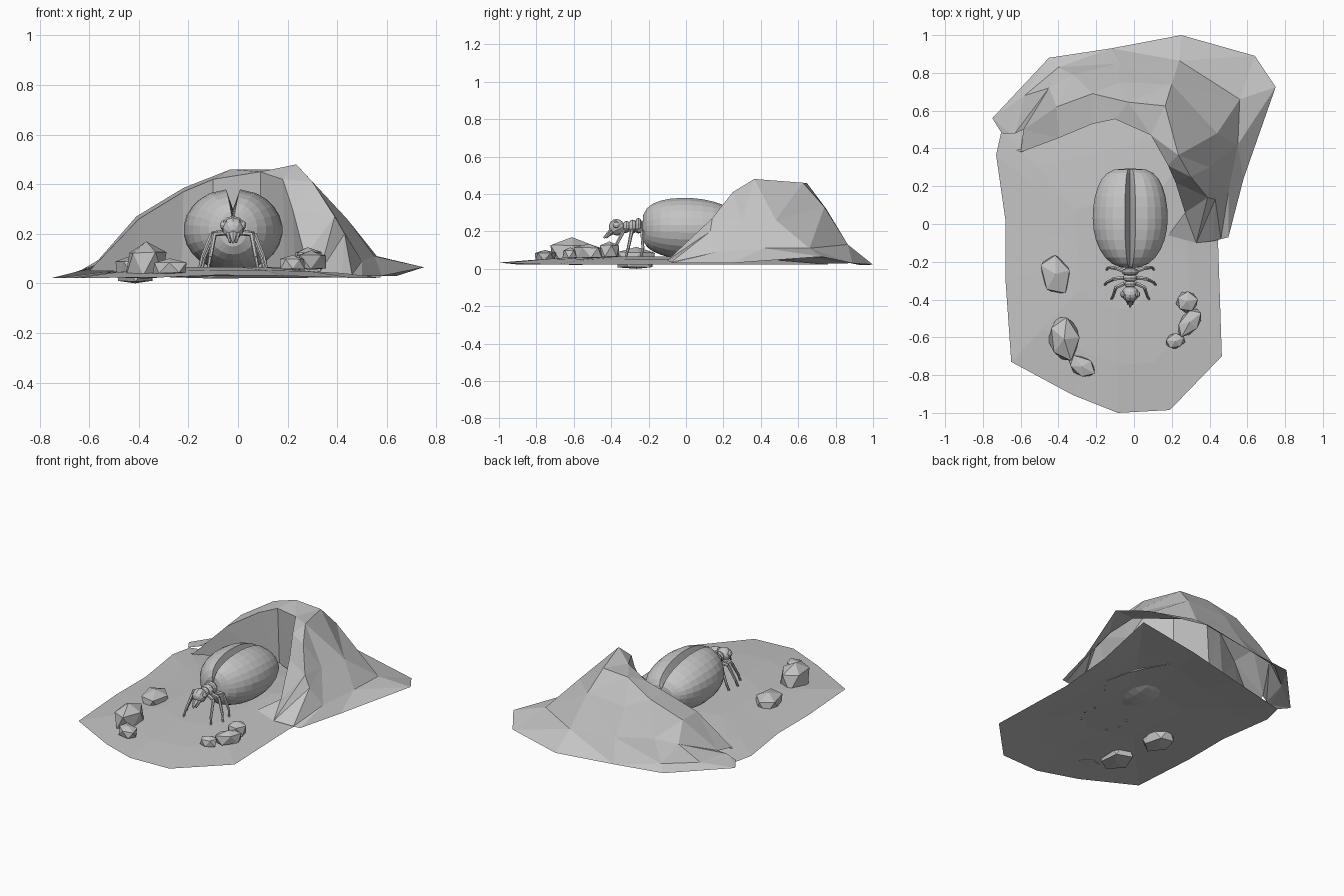
import bpy, bmesh, math, random
from mathutils import Vector, Matrix

if "Cube" in bpy.data.objects:
    bpy.data.objects.remove(bpy.data.objects["Cube"])

random.seed(4)
grey = bpy.data.materials.new("plain grey")
grey.diffuse_color = (0.55, 0.55, 0.55, 1)
grey.use_nodes = True
grey.node_tree.nodes["Principled BSDF"].inputs["Base Color"].default_value = grey.diffuse_color
CX = -0.02  # centre line of the insect


def finish(name, bm):
    me = bpy.data.meshes.new(name)
    bm.normal_update()
    bm.to_mesh(me)
    bm.free()
    me.materials.append(grey)
    ob = bpy.data.objects.new(name, me)
    bpy.context.collection.objects.link(ob)
    return ob


def ellipsoid(bm, centre, radii, seg=12, rings=8, tilt=0.0):
    # poles point along y
    m = (Matrix.Translation(centre) @ Matrix.Rotation(tilt, 4, 'X')
         @ Matrix.Diagonal((*radii, 1)) @ Matrix.Rotation(math.pi / 2, 4, 'X'))
    return bmesh.ops.create_uvsphere(bm, u_segments=seg, v_segments=rings, radius=1, matrix=m)['verts']


def rod(bm, a, b, r1, r2, seg=6):
    a, b = Vector(a), Vector(b)
    d = b - a
    m = Matrix.Translation((a + b) / 2) @ d.to_track_quat('Z', 'Y').to_matrix().to_4x4()
    bmesh.ops.create_cone(bm, cap_ends=True, segments=seg, radius1=r1, radius2=r2,
                          depth=d.length, matrix=m)


# ground: gently domed open sheet
outline = [(-.70, .50), (-.73, .365), (-.68, .015), (-.68, -.3), (-.65, -.73), (-.325, -.905),
           (-.085, -1), (.19, -.985), (.465, -.70), (.445, -.1), (.48, .3), (.58, .78), (.1, .68), (-.3, .59)]


def ground_z(x, y, k):
    return 0.022 + (1 - k) ** 0.7 * 0.055 + 0.012 * max(0, 1 - (x / 0.35) ** 2) * k


bm = bmesh.new()
rings = []
for k in (1, 0.7, 0.35):
    ring = []
    for x, y in outline:
        px, py = -.1 + (x + .1) * k, -.15 + (y + .15) * k
        ring.append(bm.verts.new((px, py, ground_z(px, py, k))))
    rings.append(ring)
n = len(outline)
for a, b in zip(rings, rings[1:]):
    for i in range(n):
        j = (i + 1) % n
        bm.faces.new((a[i], a[j], b[j], b[i]))
bm.faces.new(rings[-1])
bmesh.ops.recalc_face_normals(bm, faces=bm.faces)
finish("ground", bm)

# hollow rock mound: horseshoe lofted from cave lip over the ridge to the rim
lip = [(-.60, .38, .05), (-.40, .455, .26), (-.22, .53, .37), (-.10, .555, .42), (.09, .47, .45),
       (.18, .31, .42), (.22, .22, .30), (.27, .06, .11), (.18, -.06, .06)]
ridge = [(-.585, .50, .07), (-.41, .62, .27), (-.22, .69, .385), (-.03, .645, .46), (.165, .625, .46),
         (.235, .365, .48), (.30, .25, .41), (.39, .14, .27), (.33, -.10, .045)]
mid = [(-.63, .48, .055), (-.45, .72, .16), (-.32, .79, .19), (-.08, .75, .32), (.20, .74, .33),
       (.44, .48, .26), (.40, .30, .26), (.43, .13, .20), (.42, -.09, .04)]
low = [(-.66, .48, .045), (-.58, .68, .06), (-.40, .83, .06), (-.08, .85, .155), (.24, .865, .13),
       (.56, .66, .11), (.55, .42, .11), (.50, .17, .09), (.46, -.08, .035)]
rim = [(-.70, .48, .03), (-.75, .56, .022), (-.45, .88, .03), (-.12, .93, .02), (.25, 1.0, .022),
       (.64, .89, .03), (.75, .725, .065), (.58, .24, .03), (.50, -.07, .03)]
# cave wall drops from the lip back down to the ground
foot = [(-.05 + (x + .05) * 1.04, .2 + (y - .2) * 1.06, .05) for x, y, z in lip[:7]]
foot += [(x, y, .05) for x, y, z in lip[7:]]
bm = bmesh.new()
rows = [[bm.verts.new(p) for p in row] for row in (foot, lip, ridge, mid, low, rim)]
for a, b in zip(rows, rows[1:]):
    for i in range(8):
        bm.faces.new((a[i], a[i + 1], b[i + 1], b[i]))
bmesh.ops.triangulate(bm, faces=bm.faces)
bmesh.ops.recalc_face_normals(bm, faces=bm.faces)
if sum(f.normal.z * f.calc_area() for f in bm.faces) < 0:
    bmesh.ops.reverse_faces(bm, faces=bm.faces)
finish("rock_mound", bm)

# swollen abdomen: squarish egg with a narrow groove along the top
bm = bmesh.new()
for v in ellipsoid(bm, (0, 0, 0), (1, 1, 1), 26, 14):
    x, y, z = v.co
    s = math.hypot(x, z)
    kx = kz = 1
    if s > 1e-4:                                # boxy rear in plan, boxy front in profile
        kx = s ** (-0.42 if y > 0 else -0.15)
        kz = s ** (-0.25 if y > 0 else -0.42)
    nx, nz = x * kx, z * kz
    if z > 0 and abs(x) < 0.01 * s:
        nz *= 0.5                               # bottom of the groove
    elif z > 0 and abs(x) < 0.26 * s:
        nx *= 0.6                               # lips of the groove
    nz *= 1 - 0.09 * y if z > 0 else 1 + 0.06 * y
    v.co = (CX + nx * 0.2, 0.03 + y * 0.265, 0.215 + nz * 0.168)
finish("abdomen", bm)

# thorax segments and waist
bm = bmesh.new()
for y, z, rx, ry, rz in [(-.225, .22, .032, .025, .035), (-.255, .23, .048, .022, .042),
                         (-.285, .225, .040, .025, .038), (-.318, .225, .032, .022, .032)]:
    ellipsoid(bm, (CX, y, z), (rx, ry, rz), 10, 6)
finish("thorax", bm)

# head with eyes and jaws
bm = bmesh.new()
ellipsoid(bm, (CX, -.37, .222), (.045, .042, .045), 10, 8, 0.5)
rod(bm, (CX, -.39, .205), (CX, -.44, .165), .02, .005)
for s in (-1, 1):
    ellipsoid(bm, (CX + s * .038, -.372, .235), (.015, .018, .02), 8, 6)
    rod(bm, (CX + s * .02, -.395, .20), (CX + s * .012, -.425, .165), .009, .004)
finish("head", bm)

# three pairs of jointed legs
bm = bmesh.new()
for y0, knee, foot_x, foot_y in [(-.25, (.075, -.235), .125, -.23), (-.285, (.085, -.29), .135, -.31),
                                 (-.315, (.075, -.335), .10, -.385)]:
    for s in (-1, 1):
        pts = [(CX + s * .03, y0, .205), (CX + s * knee[0], knee[1], .20),
               (CX + s * foot_x * .92, foot_y, .105), (CX + s * foot_x, foot_y - .012, .06)]
        for i, (a, b) in enumerate(zip(pts, pts[1:])):
            rod(bm, a, b, .012 - i * .002, .010 - i * .002)
finish("legs", bm)

# loose rocks: centre, radii, turn
rocks = [((-.415, -.265, .06), (.085, .12, .06), .25), ((-.37, -.61, .092), (.088, .13, .072), .1),
         ((-.275, -.755, .07), (.085, .055, .032), -.5), ((.28, -.41, .105), (.062, .062, .045), .2),
         ((.295, -.52, .095), (.055, .095, .04), -.7), ((.22, -.62, .085), (.058, .045, .03), .4)]
for i, (c, r, turn) in enumerate(rocks):
    bm = bmesh.new()
    bmesh.ops.create_icosphere(bm, subdivisions=1, radius=1)
    for v in bm.verts:
        v.co *= random.uniform(.9, 1.1)
        if v.co.z < 0:
            v.co.z = max(-1, v.co.z * 2)        # broad flat underside
        v.co = Vector((v.co.x * r[0], v.co.y * r[1], v.co.z * r[2]))
    bmesh.ops.transform(bm, matrix=Matrix.Translation(c) @ Matrix.Rotation(turn, 4, 'Z'), verts=bm.verts)
    finish("loose_rock_%d" % (i + 1), bm)
